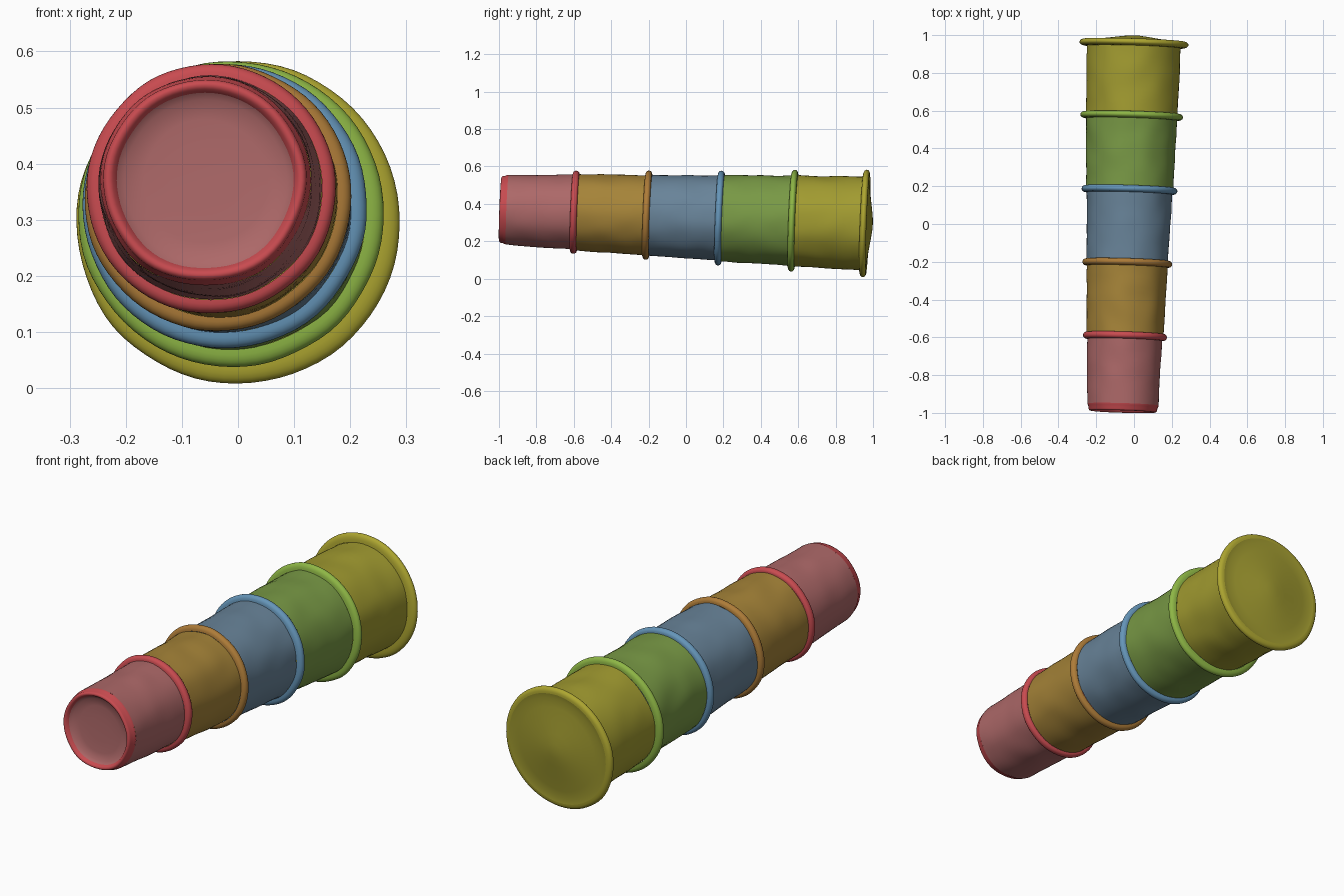
import bpy, bmesh, math
from mathutils import Vector, noise

if "Cube" in bpy.data.objects:
    bpy.data.objects.remove(bpy.data.objects["Cube"])

SIDES = 72
FRONT, BACK = Vector((-0.06, -1.0, 0.37)), Vector((0.0, 0.955, 0.295))
AXIS = (BACK - FRONT).normalized()
SIDE = AXIS.cross(Vector((0, 0, 1))).normalized()
UP = SIDE.cross(AXIS)


def material(name, rgb):
    m = bpy.data.materials.new(name)
    m.diffuse_color = (*rgb, 1)
    m.use_nodes = True
    m.node_tree.nodes["Principled BSDF"].inputs["Base Color"].default_value = m.diffuse_color
    return m


def lathe(name, profile, mat, wobble=0.0):
    """Revolve (y, radius) points around the tilted stack axis."""
    bm = bmesh.new()
    rings = []
    for y, r in profile:
        centre = FRONT.lerp(BACK, (y + 1) / 1.955)
        if r == 0:
            rings.append([bm.verts.new(centre)])
            continue
        ring = []
        for i in range(SIDES):
            a = 2 * math.pi * i / SIDES
            d = SIDE * math.cos(a) + UP * math.sin(a)
            n = noise.noise((centre + d * r) * 9)
            ring.append(bm.verts.new(centre + d * (r + wobble * n)))
        rings.append(ring)
    for a, b in zip(rings, rings[1:]):
        for i in range(SIDES):
            j = (i + 1) % SIDES
            if len(a) == 1:
                bm.faces.new((a[0], b[j], b[i]))
            elif len(b) == 1:
                bm.faces.new((a[i], a[j], b[0]))
            else:
                bm.faces.new((a[i], a[j], b[j], b[i]))
    bmesh.ops.recalc_face_normals(bm, faces=bm.faces)
    for f in bm.faces:
        f.smooth = True
    mesh = bpy.data.meshes.new(name)
    bm.to_mesh(mesh)
    bm.free()
    # Open tubes are turned outward
    mid = FRONT.lerp(BACK, (sum(p[0] for p in profile) / len(profile) + 1) / 1.955)
    if sum(p.normal.dot(p.center - mid) * p.area for p in mesh.polygons) < 0:
        mesh.flip_normals()
    mesh.materials.append(mat)
    obj = bpy.data.objects.new(name, mesh)
    bpy.context.collection.objects.link(obj)
    return obj


# colour, body start radius, body end radius, rim position, rim radius, body rgb, rim rgb
cups = [
    ("red", 0.187, 0.199, -0.595, 0.222, (0.42, 0.14, 0.14), (0.58, 0.07, 0.08)),
    ("orange", 0.204, 0.214, -0.207, 0.238, (0.38, 0.23, 0.04), (0.42, 0.20, 0.04)),
    ("blue", 0.216, 0.226, 0.18, 0.253, (0.14, 0.23, 0.32), (0.13, 0.30, 0.48)),
    ("green", 0.231, 0.241, 0.572, 0.272, (0.19, 0.32, 0.06), (0.27, 0.47, 0.06)),
    ("yellow", 0.243, 0.249, 0.955, 0.288, (0.36, 0.33, 0.03), (0.42, 0.38, 0.03)),
]
HALF = 0.018
start = -0.955
for k, (colour, r0, r1, rim_y, rim_r, body_rgb, rim_rgb) in enumerate(cups):
    body_mat = material(colour + "_body", body_rgb)
    rim_mat = material(colour + "_rim", rim_rgb)
    end = rim_y - HALF

    # Tapered cup wall
    wall = [(start + (end - start) * i / 12, r0 + (r1 - r0) * i / 12) for i in range(13)]
    lathe(colour + "_cup_wall", wall, body_mat, 0.005)

    # Rolled lip, running down to the next cup
    last = k == len(cups) - 1
    after = 0.262 if last else cups[k + 1][1]
    lip = []
    for i in range(13):
        a = math.pi * i / 12
        base = r1 if i <= 6 else after
        lip.append((rim_y - HALF * math.cos(a), base + (rim_r - base) * math.sin(a) ** 0.8))
    lathe(colour + "_cup_lip", lip, rim_mat, 0.003)
    start = rim_y + HALF

    if k == 0:
        # Rounded base edge and recessed base of the smallest cup
        edge = [(-0.955, 0.187), (-0.965, 0.185), (-0.972, 0.181), (-0.984, 0.180),
                (-0.991, 0.176), (-0.993, 0.170), (-0.989, 0.163), (-0.978, 0.157)]
        lathe("red_base_edge", edge, rim_mat, 0.004)
        floor = [(-0.978, 0.157), (-0.968, 0.145), (-0.964, 0.11), (-0.962, 0.06), (-0.962, 0)]
        lathe("red_base_floor", floor, body_mat, 0.004)
    if last:
        # Slightly domed closed end of the largest cup
        cap = [(0.973, 0.262), (0.970, 0.24), (0.974, 0.20), (0.982, 0.14),
               (0.991, 0.08), (0.997, 0.035), (0.999, 0)]
        lathe("yellow_end_cap", cap, body_mat, 0.003)
